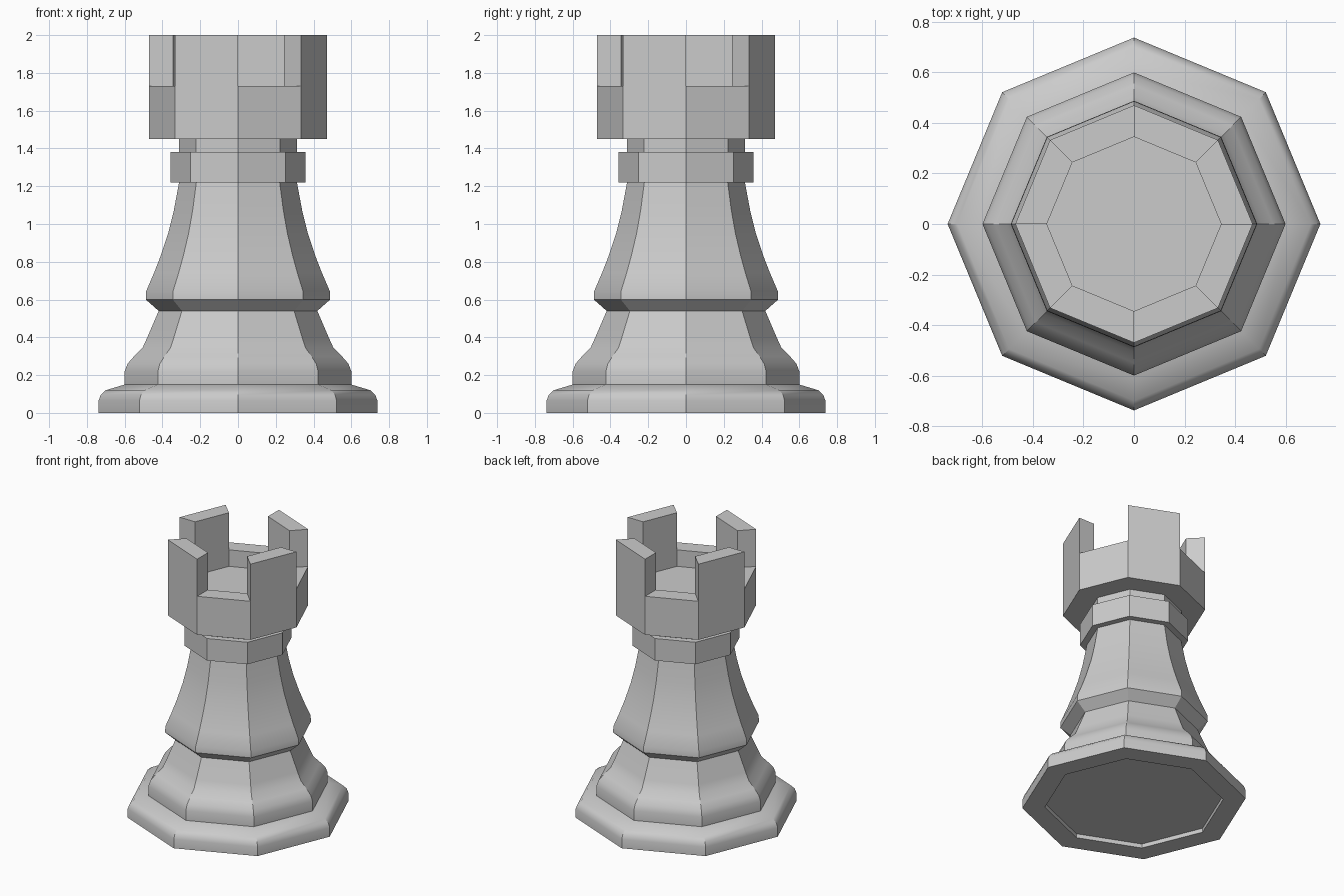
import bpy, bmesh, math

if "Cube" in bpy.data.objects:
    bpy.data.objects.remove(bpy.data.objects["Cube"])

SIDES = 8


def lathe(profile):
    """Eight-sided turned solid, corners on the axes, both ends capped."""
    bm = bmesh.new()
    rings = []
    for r, z in profile:
        rings.append([bm.verts.new((r * math.cos(math.tau * i / SIDES),
                                    r * math.sin(math.tau * i / SIDES), z))
                      for i in range(SIDES)])
    for a, b in zip(rings, rings[1:]):
        for i in range(SIDES):
            j = (i + 1) % SIDES
            bm.faces.new((a[i], a[j], b[j], b[i]))
    bm.faces.new(rings[0])
    bm.faces.new(rings[-1])
    return bm


def finish(bm, name):
    bmesh.ops.recalc_face_normals(bm, faces=bm.faces)
    for f in bm.faces:
        f.smooth = True
    me = bpy.data.meshes.new(name)
    bm.to_mesh(me)
    bm.free()
    me.set_sharp_from_angle(angle=math.radians(30))
    ob = bpy.data.objects.new(name, me)
    bpy.context.collection.objects.link(ob)
    return ob


# Stepped foot with a shallow recess underneath
finish(lathe([
    (0.59, 0.03), (0.59, 0.0), (0.738, 0.0), (0.738, 0.065), (0.727, 0.095),
    (0.70, 0.12), (0.61, 0.147), (0.60, 0.15), (0.60, 0.22), (0.585, 0.26),
    (0.55, 0.30), (0.505, 0.345), (0.48, 0.40), (0.42, 0.54)]), "foot")

# Flared, concave waist
finish(lathe([
    (0.42, 0.54), (0.488, 0.60), (0.486, 0.645), (0.445, 0.74), (0.41, 0.83),
    (0.37, 0.95), (0.34, 1.07), (0.312, 1.22)]), "waist")

# Collar and neck
finish(lathe([(0.357, 1.22), (0.357, 1.38)]), "collar")
finish(lathe([(0.313, 1.38), (0.313, 1.45)]), "neck")

# Hollow crown; alternate rim faces are raised into battlements
crown = lathe([(0.47, 1.45), (0.47, 1.73), (0.345, 1.73), (0.345, 1.61)])
raised = []
for f in crown.faces:
    if all(abs(v.co.z - 1.73) < 1e-4 for v in f.verts):
        c = f.calc_center_median()
        sector = int((math.atan2(c.y, c.x) % math.tau) / (math.tau / SIDES))
        if sector % 2 == 1:
            raised.append(f)
tops = bmesh.ops.extrude_discrete_faces(crown, faces=raised)["faces"]
for f in tops:
    for v in f.verts:
        v.co.z = 2.0
finish(crown, "crown")
